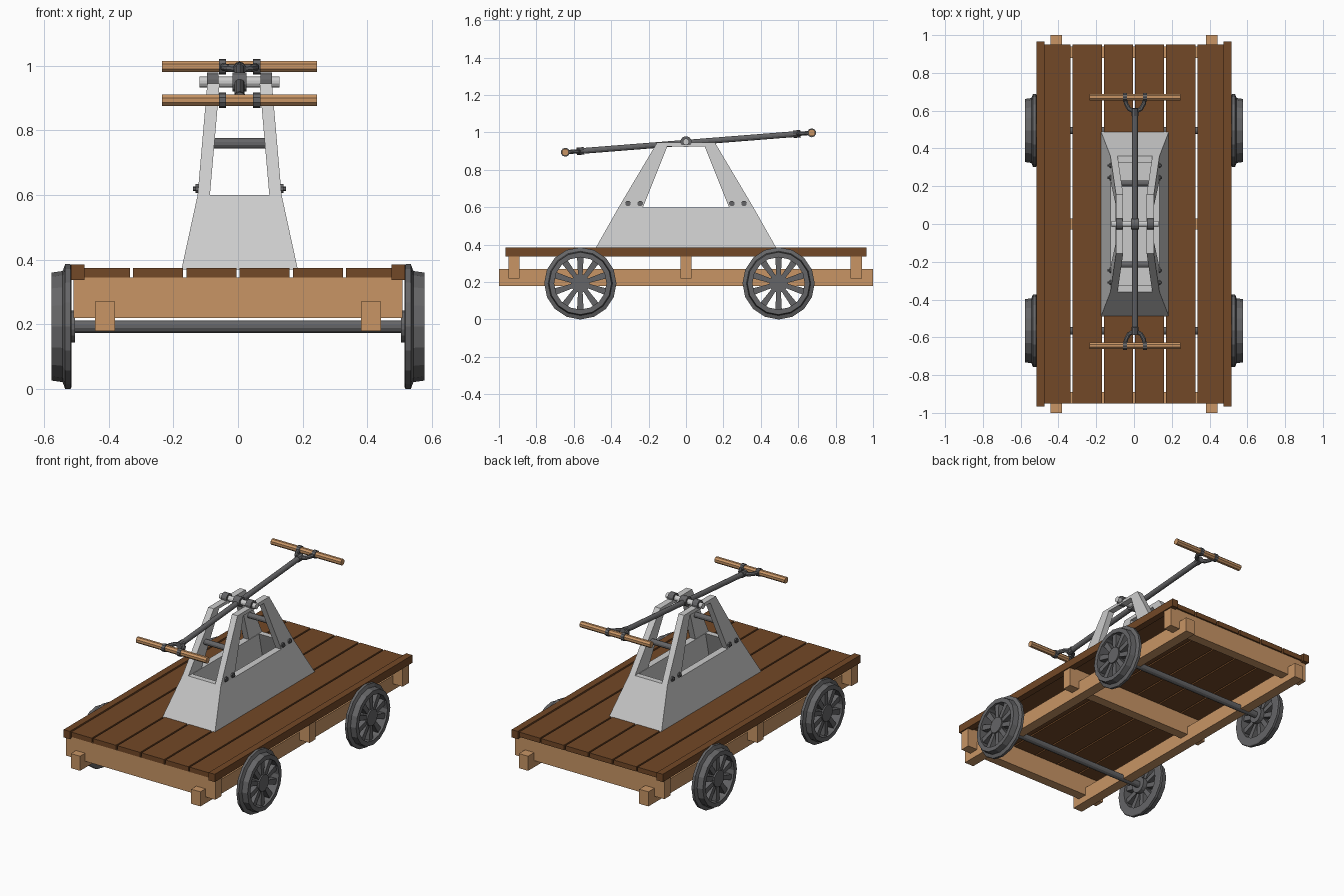
import bpy, bmesh
from math import cos, sin, pi
from mathutils import Vector

if "Cube" in bpy.data.objects:
    bpy.data.objects.remove(bpy.data.objects["Cube"])

CX = 0.005  # pump tower centre line


def material(name, rgb):
    m = bpy.data.materials.new(name)
    m.diffuse_color = (*rgb, 1)
    m.use_nodes = True
    m.node_tree.nodes["Principled BSDF"].inputs["Base Color"].default_value = m.diffuse_color
    return m


TAN = material("pale_wood", (0.58, 0.30, 0.13))
BROWN = material("dark_wood", (0.17, 0.065, 0.02))
IRON = material("dark_iron", (0.13, 0.13, 0.135))


def finish(name, bm, mat=None, smooth=False):
    bmesh.ops.recalc_face_normals(bm, faces=bm.faces)
    me = bpy.data.meshes.new(name)
    bm.to_mesh(me)
    bm.free()
    if mat:
        me.materials.append(mat)
    ob = bpy.data.objects.new(name, me)
    bpy.context.collection.objects.link(ob)
    if smooth:
        bpy.ops.object.select_all(action='DESELECT')
        bpy.context.view_layer.objects.active = ob
        ob.select_set(True)
        bpy.ops.object.shade_smooth_by_angle()
    return ob


def loft(name, rings, mat=None, closed=False, smooth=False):
    """Skin equal-length rings; cap the ends, or join last to first."""
    bm = bmesh.new()
    rows = [[bm.verts.new(p) for p in r] for r in rings]
    n = len(rows[0])
    pairs = list(zip(rows, rows[1:])) + ([(rows[-1], rows[0])] if closed else [])
    for a, b in pairs:
        for i in range(n):
            j = (i + 1) % n
            bm.faces.new((a[i], a[j], b[j], b[i]))
    if not closed:
        bm.faces.new(rows[0])
        bm.faces.new(rows[-1])
    return finish(name, bm, mat, smooth)


def box(name, x0, x1, y0, y1, z0, z1, mat=None):
    rect = lambda z: [(x0, y0, z), (x1, y0, z), (x1, y1, z), (x0, y1, z)]
    return loft(name, [rect(z0), rect(z1)], mat)


def rod(name, a, b, r, sides=12, mat=IRON, r2=None):
    a, b = Vector(a), Vector(b)
    q = (b - a).to_track_quat('Z', 'Y')
    ring = lambda c, rr: [c + q @ Vector((rr * cos(2 * pi * (i + .5) / sides),
                                          rr * sin(2 * pi * (i + .5) / sides), 0))
                          for i in range(sides)]
    return loft(name, [ring(a, r), ring(b, r if r2 is None else r2)], mat)


# Timber chassis
for s, side in ((-1, "left"), (1, "right")):
    xs = sorted((s * 0.38, s * 0.443))
    box(f"{side}_sill", *xs, -1, 1, 0.18, 0.27, TAN)
    xs = sorted((s * 0.475, s * 0.517))
    box(f"{side}_deck_trim", *xs, -0.965, 0.965, 0.337, 0.385, BROWN)
for y in (-0.92, 0, 0.91):
    box("cross_beam", -0.51, 0.51, y - 0.03, y + 0.03, 0.22, 0.345, TAN)

# Deck planks
edges = [-0.48, -0.33, -0.165, 0, 0.165, 0.33, 0.48]
for a, b in zip(edges, edges[1:]):
    box("deck_plank", a + 0.005, b - 0.005, -0.95, 0.95, 0.345, 0.375, BROWN)

# Flanged spoked wheels and axles
ZW = 0.193
RIM = [(0.515, 0.14), (0.515, 0.187), (0.519, 0.193), (0.535, 0.193), (0.543, 0.172),
       (0.578, 0.167), (0.578, 0.14)]


def wheel(s, y):
    def at(x, r, t, off=0):
        return (s * x, y + r * cos(t) - off * sin(t), ZW + r * sin(t) + off * cos(t))
    loft("wheel_rim", [[at(x, r, 2 * pi * i / 16) for x, r in RIM] for i in range(16)],
         IRON, closed=True)
    rod("wheel_hub", (s * 0.505, y, ZW), (s * 0.573, y, ZW), 0.05, 16)
    for k in range(10):
        t = pi / 2 + 2 * pi * k / 10
        loft("wheel_spoke", [[at(x, r, t, o * w) for x, o in
                              ((0.53, -1), (0.565, -1), (0.565, 1), (0.53, 1))]
                             for r, w in ((0.04, 0.012), (0.15, 0.018))], IRON)


for y in (-0.565, 0.495):
    rod("axle", (-0.52, y, ZW), (0.52, y, ZW), 0.02)
    for s in (-1, 1):
        wheel(s, y)


# Hollow tapered tower base
def rect(hx, hy, z):
    return [(CX + i * hx, j * hy, z) for i, j in ((-1, -1), (1, -1), (1, 1), (-1, 1))]


loft("tower_base", [rect(0.18, 0.49, 0.37), rect(0.13, 0.36, 0.6),
                    rect(0.089, 0.325, 0.6), rect(0.135, 0.43, 0.385)])

# A-frames: two leaning legs and a top bar on each side
X_OUT = lambda z: 0.13 + (z - 0.6) * (0.1 - 0.13) / 0.345


def side_plate(name, s, quad, t=0.038):
    loft(name, [[(CX + s * (X_OUT(z) - d), y, z) for y, z in quad] for d in (0, t)])


for s in (-1, 1):
    for e in (-1, 1):
        side_plate("tower_leg", s, [(e * y, z) for y, z in
                                    ((0.36, 0.6), (0.23, 0.6), (0.1, 0.925), (0.155, 0.945))])
        for y in (0.245, 0.31):
            x = CX + s * 0.12
            rod("leg_bolt", (x, e * y, 0.62), (x + s * 0.016, e * y, 0.62), 0.015, 8)
            rod("bolt_tip", (x, e * y, 0.62), (x + s * 0.024, e * y, 0.62), 0.007, 6)
    side_plate("tower_top_bar", s, [(-0.155, 0.945), (-0.1, 0.925), (0.1, 0.925), (0.155, 0.945)])
    x = CX + s * 0.083
    rod("pivot_bearing", (x - 0.018, 0, 0.95), (x + 0.018, 0, 0.95), 0.03, 12)
for e in (-1, 1):
    rod("tower_crossbar", (CX - 0.09, e * 0.215, 0.76), (CX + 0.09, e * 0.215, 0.76), 0.017)

# Pivot shaft and rocking pump arm
rod("pivot_shaft", (CX - 0.124, 0, 0.95), (CX + 0.124, 0, 0.95), 0.017, 12, None)
rod("arm_hub", (CX - 0.022, 0, 0.95), (CX + 0.022, 0, 0.95), 0.03, 12)
END = {-1: Vector((CX, -0.645, 0.894)), 1: Vector((CX, 0.672, 0.998))}
axis = (END[1] - END[-1]).normalized()
rod("pump_arm", END[-1] + axis * 0.075, END[1] - axis * 0.075, 0.016)

# Forked ends carrying the wooden handles
for e, p in END.items():
    X = Vector((1, 0, 0))
    rod("handle", p - X * 0.24, p + X * 0.24, 0.019, 8, TAN)
    rod("fork_socket", p - e * axis * 0.1, p - e * axis * 0.06, 0.02, 10)
    for s in (-1, 1):
        path = [p - e * axis * d + X * s * w for d, w in
                ((0.08, 0.0), (0.062, 0.032), (0.035, 0.047), (0.0, 0.052))]
        for a, b in zip(path, path[1:]):
            ext = (b - a).normalized() * 0.004
            rod("fork_prong", a - ext, b + ext, 0.012, 8)
        c = p + X * s * 0.053
        rod("handle_collar", c - X * 0.011, c + X * 0.011, 0.024, 10)
